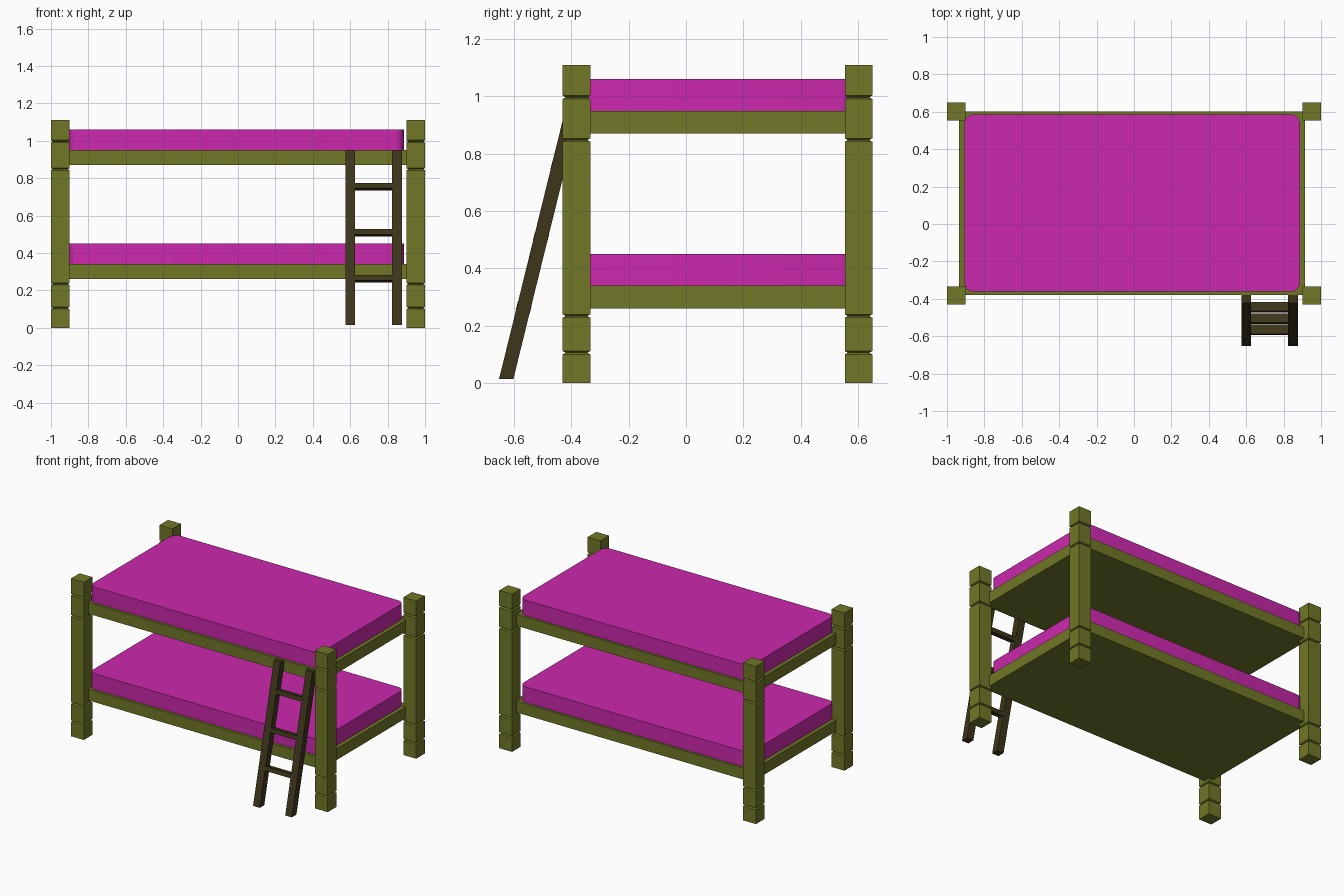
import bpy, bmesh
from mathutils import Vector

if "Cube" in bpy.data.objects:
    bpy.data.objects.remove(bpy.data.objects["Cube"])


def material(name, rgb):
    m = bpy.data.materials.new(name)
    m.diffuse_color = (*rgb, 1)
    m.use_nodes = True
    m.node_tree.nodes["Principled BSDF"].inputs["Base Color"].default_value = m.diffuse_color
    return m


OLIVE = material("olive_wood", (0.165, 0.185, 0.02))
DARK = material("dark_wood", (0.048, 0.037, 0.011))
PINK = material("pink_fabric", (0.6, 0.022, 0.42))


def finish(bm, name, mat):
    bmesh.ops.recalc_face_normals(bm, faces=bm.faces)
    me = bpy.data.meshes.new(name)
    bm.to_mesh(me)
    bm.free()
    me.materials.append(mat)
    ob = bpy.data.objects.new(name, me)
    bpy.context.collection.objects.link(ob)
    return ob


def loft(name, rings, mat):
    """Skin a list of four-cornered rings into a closed solid."""
    bm = bmesh.new()
    loops = [[bm.verts.new(p) for p in r] for r in rings]
    for a, b in zip(loops, loops[1:]):
        for i in range(4):
            j = (i + 1) % 4
            bm.faces.new((a[i], a[j], b[j], b[i]))
    bm.faces.new(loops[0])
    bm.faces.new(loops[-1])
    return finish(bm, name, mat)


def rect(x0, x1, y0, y1, z):
    return [(x0, y0, z), (x1, y0, z), (x1, y1, z), (x0, y1, z)]


def box(name, x, y, z, mat):
    return loft(name, [rect(*x, *y, z[0]), rect(*x, *y, z[1])], mat)


# Corner posts with V grooves: (height, inset)
profile = [(0, 0)]
for z in (0.106, 0.234, 0.848, 0.997):
    profile += [(z - 0.006, 0), (z, 0.01), (z + 0.006, 0)]
profile.append((1.11, 0))
for sx, x in (("left", -0.95), ("right", 0.95)):
    for sy, y in (("front", -0.382), ("back", 0.602)):
        rings = [rect(x - 0.05 + i, x + 0.05 - i, y - 0.048 + i, y + 0.048 - i, z)
                 for z, i in profile]
        loft(f"{sy}_{sx}_post", rings, OLIVE)

# Two bunks: wooden base and mattress with rounded corners
for level, z in (("lower", 0.26), ("upper", 0.87)):
    box(f"{level}_base", (-0.935, 0.915), (-0.38, 0.602), (z, z + 0.08), OLIVE)
    mattress = box(f"{level}_mattress", (-0.907, 0.887), (-0.362, 0.586),
                   (z + 0.08, z + 0.19), PINK)
    bm = bmesh.new()
    bm.from_mesh(mattress.data)
    upright = [e for e in bm.edges
               if abs(e.verts[0].co.z - e.verts[1].co.z) > 0.05]
    bmesh.ops.bevel(bm, geom=upright, offset=0.05, segments=6, profile=0.5,
                    affect='EDGES')
    bm.to_mesh(mattress.data)
    bm.free()
    bpy.ops.object.select_all(action='DESELECT')
    mattress.select_set(True)
    bpy.context.view_layer.objects.active = mattress
    bpy.ops.object.shade_smooth_by_angle()

# Leaning ladder side rails, cut level at both ends
foot, head = Vector((0, -0.627, 0.015)), Vector((0, -0.397, 0.95))
for side, x in (("left", 0.6), ("right", 0.85)):
    loft(f"ladder_{side}_rail",
         [rect(x - 0.026, x + 0.026, p.y - 0.025, p.y + 0.025, p.z)
          for p in (foot, head)], DARK)

# Ladder rungs, tilted with the rails
up = (head - foot).normalized()
out = Vector((0, up.z, -up.y))
for n, z in enumerate((0.262, 0.508, 0.755), 1):
    c = foot.lerp(head, (z - foot.z) / (head.z - foot.z))
    rings = [[Vector((x, 0, 0)) + c + out * a * 0.025 + up * b * 0.0145
              for a, b in ((-1, -1), (1, -1), (1, 1), (-1, 1))]
             for x in (0.61, 0.84)]
    loft(f"ladder_rung_{n}", rings, DARK)
